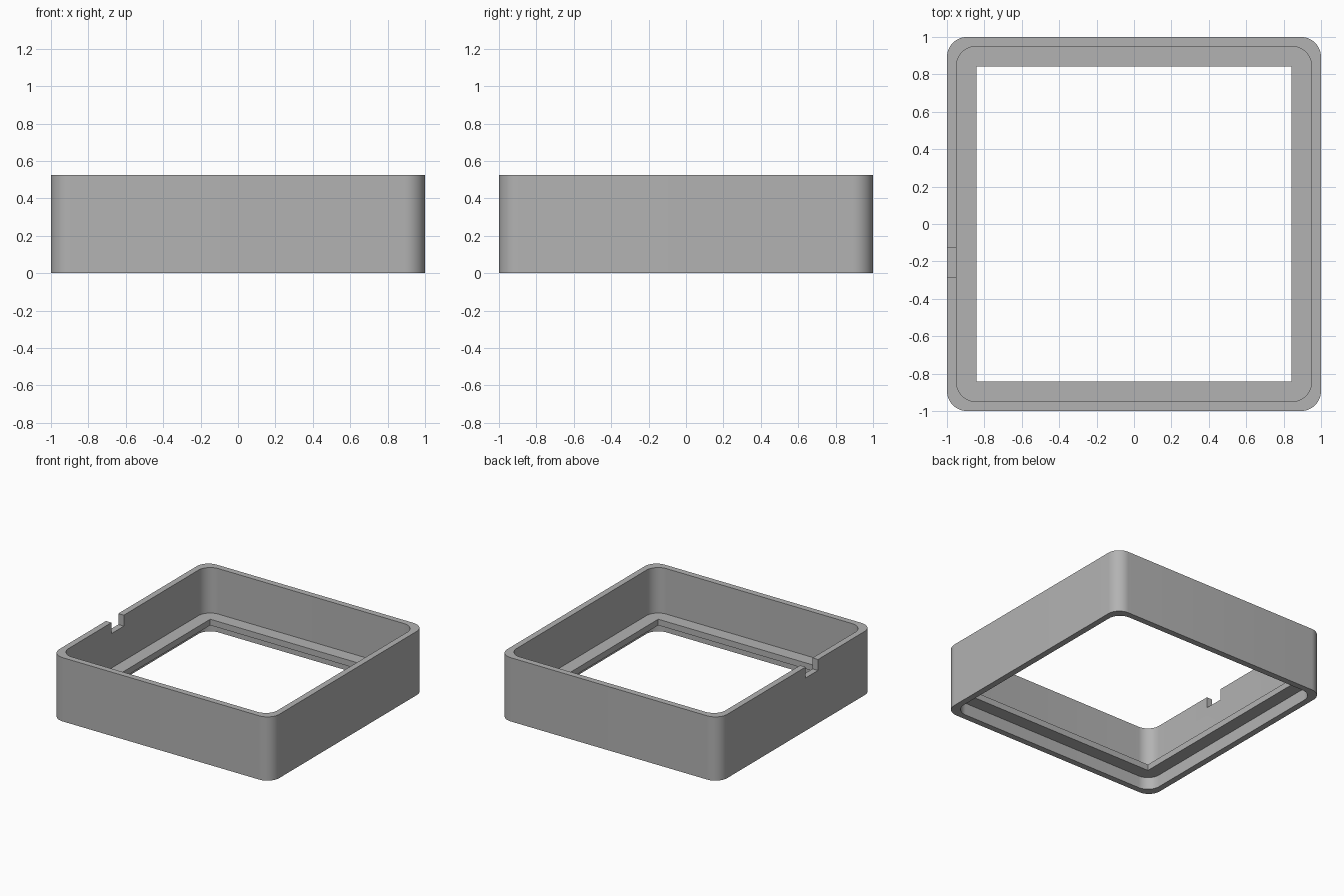
import bpy, bmesh, math

cube = bpy.data.objects.get("Cube")
if cube:
    bpy.data.objects.remove(cube, do_unlink=True)

HEIGHT = 0.524
CORNER = 0.107
STEPS = 12

grey = bpy.data.materials.new("mid_grey")
grey.use_nodes = True
colour = (0.45, 0.45, 0.45, 1)
grey.diffuse_color = colour
grey.node_tree.nodes["Principled BSDF"].inputs["Base Color"].default_value = colour


def rounded_square(bm, half, radius, z):
    """Ring of vertices around a square with rounded corners."""
    ring = []
    c = half - radius
    for quarter, (sx, sy) in enumerate([(1, 1), (-1, 1), (-1, -1), (1, -1)]):
        for i in range(STEPS + 1):
            a = math.pi / 2 * (quarter + i / STEPS)
            ring.append(bm.verts.new((sx * c + radius * math.cos(a),
                                      sy * c + radius * math.sin(a), z)))
    return ring


# Frame cross-section: half width, corner radius, height
outer, inner, opening = (1.0, CORNER), (0.95, CORNER), (0.842, 0.0)
ledge_bottom, ledge_top = 0.10, 0.15
section = [(outer, 0), (outer, HEIGHT), (inner, HEIGHT), (inner, ledge_top),
           (opening, ledge_top), (opening, ledge_bottom),
           (inner, ledge_bottom), (inner, 0)]

bm = bmesh.new()
rings = [rounded_square(bm, *shape, z) for shape, z in section]
for k, a in enumerate(rings):
    b = rings[(k + 1) % len(rings)]
    for i in range(len(a)):
        j = (i + 1) % len(a)
        bm.faces.new((a[i], a[j], b[j], b[i]))
bmesh.ops.remove_doubles(bm, verts=bm.verts[:], dist=1e-5)
bmesh.ops.recalc_face_normals(bm, faces=bm.faces[:])
mesh = bpy.data.meshes.new("square_frame")
bm.to_mesh(mesh)
bm.free()
frame = bpy.data.objects.new("square_frame", mesh)
bpy.context.collection.objects.link(frame)
mesh.materials.append(grey)

# Notch through the top of one wall
bpy.ops.mesh.primitive_cube_add(size=1, location=(-0.975, -0.206, HEIGHT))
cutter = bpy.context.object
cutter.name = "notch_cutter"
cutter.scale = (0.12, 0.16, 0.18)
cutter.hide_render = True
cutter.data.materials.append(grey)

bpy.ops.object.select_all(action='DESELECT')
frame.select_set(True)
bpy.context.view_layer.objects.active = frame
cut = frame.modifiers.new("notch", 'BOOLEAN')
cut.operation = 'DIFFERENCE'
cut.solver = 'EXACT'
cut.object = cutter
bpy.ops.object.modifier_apply(modifier=cut.name)
bpy.data.objects.remove(cutter, do_unlink=True)

bpy.ops.object.shade_smooth_by_angle(angle=math.radians(30))
